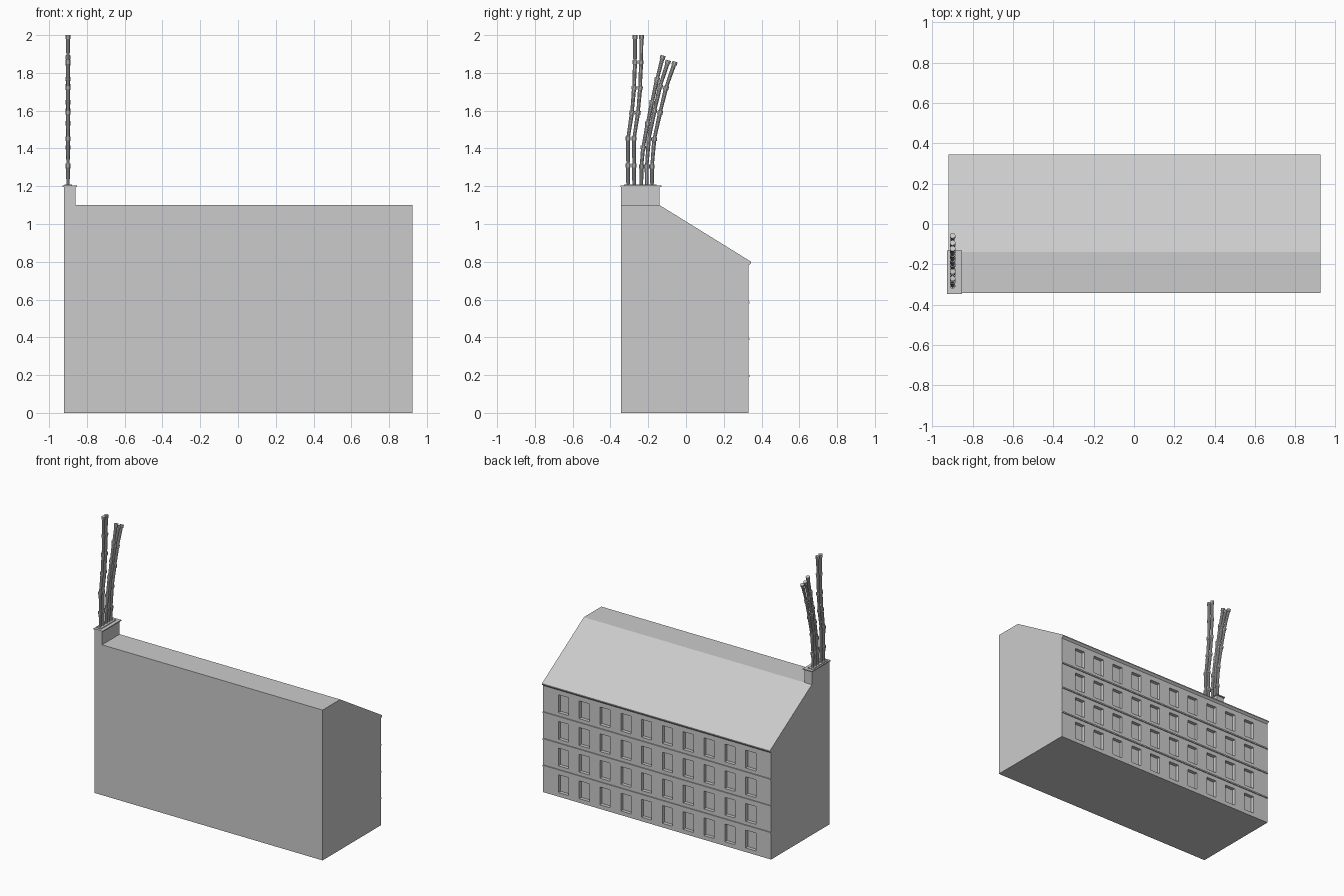
import bpy, bmesh
from mathutils import Vector

if "Cube" in bpy.data.objects:
    bpy.data.objects.remove(bpy.data.objects["Cube"])


def new_object(name, bm):
    bmesh.ops.recalc_face_normals(bm, faces=bm.faces)
    mesh = bpy.data.meshes.new(name)
    bm.to_mesh(mesh)
    bm.free()
    obj = bpy.data.objects.new(name, mesh)
    bpy.context.collection.objects.link(obj)
    return obj


def add_box(bm, x0, x1, y0, y1, z0, z1):
    verts = bmesh.ops.create_cube(bm, size=1)["verts"]
    for v in verts:
        v.co = Vector(((x0, x1)[v.co.x > 0], (y0, y1)[v.co.y > 0], (z0, z1)[v.co.z > 0]))


def box(name, *dims):
    bm = bmesh.new()
    add_box(bm, *dims)
    return new_object(name, bm)


def extrude_x(name, profile, x0, x1):
    bm = bmesh.new()
    face = bm.faces.new([bm.verts.new((x0, y, z)) for y, z in profile])
    ext = bmesh.ops.extrude_face_region(bm, geom=[face])["geom"]
    bmesh.ops.translate(bm, vec=(x1 - x0, 0, 0),
                        verts=[g for g in ext if isinstance(g, bmesh.types.BMVert)])
    return new_object(name, bm)


def add_tube(bm, a, b, r0, r1, sides=10):
    d = b - a
    verts = bmesh.ops.create_cone(bm, cap_ends=True, segments=sides, radius1=r0,
                                  radius2=r1, depth=d.length)["verts"]
    rot = Vector((0, 0, 1)).rotation_difference(d).to_matrix()
    for v in verts:
        v.co = rot @ v.co + (a + b) / 2


X0, X1 = -0.92, 0.925
Y0, Y1 = -0.343, 0.33
STOREY = 0.195

# Main block with a flat strip and one roof slope
body = extrude_x("building_body", [(Y0, 0), (Y1, 0), (Y1, 0.78), (0.345, 0.793),
                                   (0.345, 0.8), (-0.14, 1.1), (Y0, 1.1)], X0, X1)

# Window recesses: ten columns on four storeys
bm = bmesh.new()
for row in range(4):
    for col in range(10):
        x = -0.755 + col * 0.1685
        z = row * STOREY + 0.03
        add_box(bm, x - 0.041, x + 0.041, Y1 - 0.025, Y1 + 0.05, z, z + 0.13)
cutter = new_object("window_cutter", bm)
cutter.hide_render = True
mod = body.modifiers.new("windows", "BOOLEAN")
mod.object = cutter
mod.operation = "DIFFERENCE"
mod.solver = "EXACT"
bpy.context.view_layer.objects.active = body
bpy.ops.object.modifier_apply(modifier=mod.name)
bpy.data.objects.remove(cutter)

# Storey ledges
for i in range(1, 4):
    box(f"ledge_{i}", X0, X1, Y1 - 0.005, Y1 + 0.007, i * STOREY - 0.005, i * STOREY + 0.005)

# Chimney stack with stepped cap
box("chimney_stack", X0, -0.86, Y0, -0.14, 1.05, 1.196)
box("chimney_cap", -0.928, -0.853, Y0 - 0.004, -0.131, 1.196, 1.203)
box("chimney_cap_top", -0.918, -0.879, -0.327, -0.155, 1.203, 1.208)

# Leaning flue pipes, each a (y, z) path with a collar at every joint
flues = [
    [(-.307, 1.2), (-.307, 1.31), (-.307, 1.453), (-.286, 1.59), (-.275, 1.72), (-.27, 1.857), (-.27, 1.99)],
    [(-.275, 1.2), (-.275, 1.31), (-.275, 1.453), (-.254, 1.59), (-.243, 1.72), (-.238, 1.857), (-.236, 1.99)],
    [(-.236, 1.2), (-.236, 1.305), (-.227, 1.405), (-.203, 1.533), (-.18, 1.645), (-.153, 1.767), (-.124, 1.882)],
    [(-.208, 1.2), (-.208, 1.305), (-.197, 1.45), (-.167, 1.6), (-.137, 1.73), (-.096, 1.857)],
    [(-.18, 1.2), (-.18, 1.305), (-.168, 1.45), (-.137, 1.59), (-.106, 1.72), (-.061, 1.85)],
]
for n, path in enumerate(flues, 1):
    bm = bmesh.new()
    pts = [Vector((-0.9, y, z)) for y, z in path]
    for a, b in zip(pts, pts[1:]):
        add_tube(bm, a, b, 0.009, 0.011)
        half = (b - a).normalized() * 0.01
        add_tube(bm, b - half, b + half, 0.014, 0.014)
    new_object(f"flue_{n}", bm)
